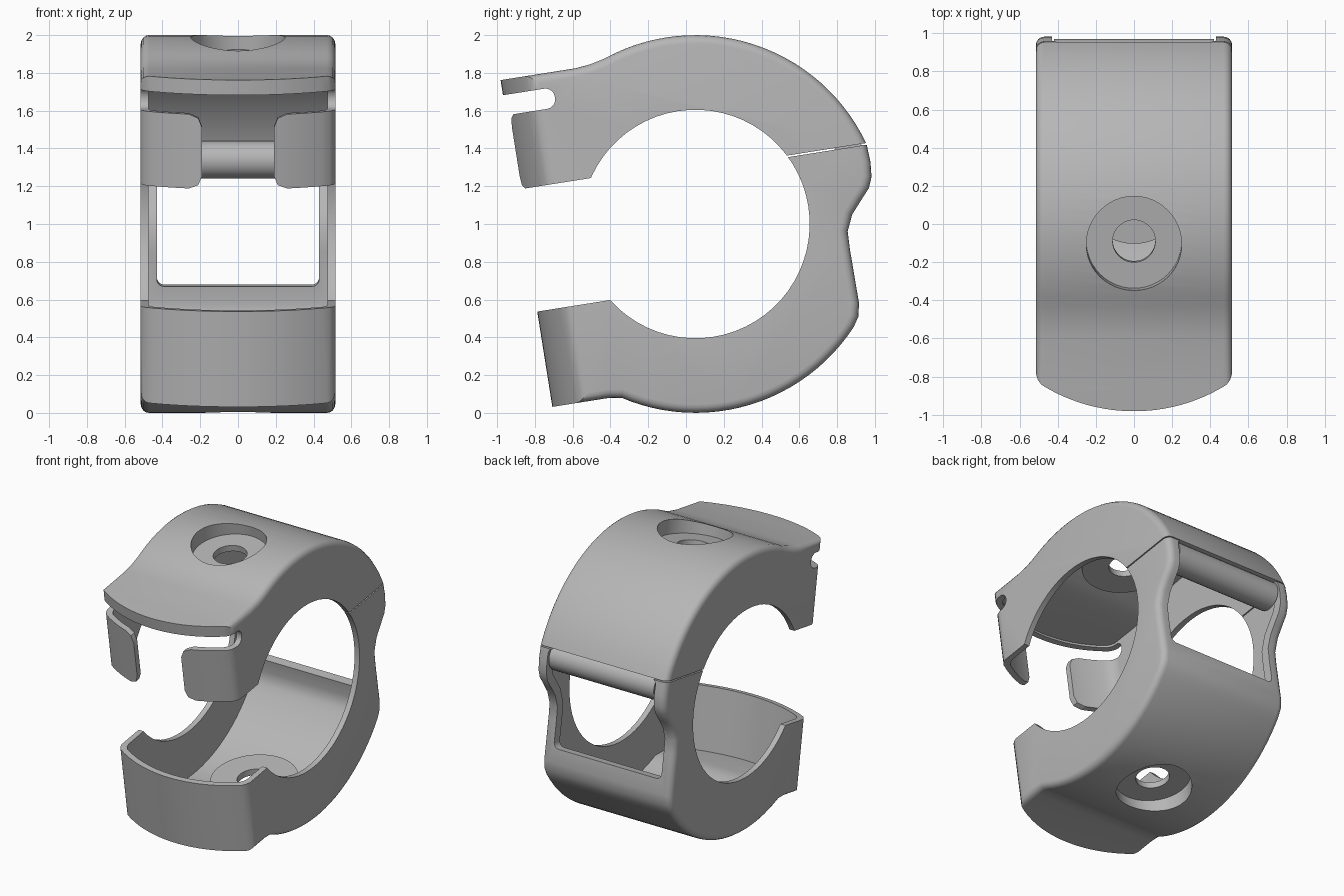
import bpy, bmesh
from math import sin, cos, radians, sqrt, atan2
from mathutils import Matrix, Vector

if "Cube" in bpy.data.objects:
    bpy.data.objects.remove(bpy.data.objects["Cube"])

TILT = Matrix.Translation((0, 0.05, 1)) @ Matrix.Rotation(radians(9), 4, 'X')
HALF = 0.515

grey = bpy.data.materials.new("plain_grey")
grey.use_nodes = True
grey.diffuse_color = (0.47, 0.47, 0.47, 1)
grey.node_tree.nodes["Principled BSDF"].inputs["Base Color"].default_value = grey.diffuse_color


def finish_mesh(name, bm):
    bmesh.ops.recalc_face_normals(bm, faces=bm.faces)
    me = bpy.data.meshes.new(name)
    bm.to_mesh(me)
    bm.free()
    me.materials.append(grey)
    ob = bpy.data.objects.new(name, me)
    bpy.context.collection.objects.link(ob)
    return ob


def prism(name, pts, axis, lo, hi, rim=0):
    """Extrude a flat outline along one axis, optionally rounding both rims."""
    bm = bmesh.new()

    def place(p, c):
        co = list(p)
        co.insert(axis, c)
        return bm.verts.new(co)
    a = [place(p, lo) for p in pts]
    b = [place(p, hi) for p in pts]
    caps = [bm.faces.new(a), bm.faces.new(b)]
    for i in range(len(pts)):
        j = (i + 1) % len(pts)
        bm.faces.new((a[i], a[j], b[j], b[i]))
    if rim:
        bmesh.ops.recalc_face_normals(bm, faces=bm.faces)
        bmesh.ops.bevel(bm, geom=[e for f in caps for e in f.edges], offset=rim,
                        segments=4, profile=0.5, affect='EDGES')
    return finish_mesh(name, bm)


def arc(r, start, end, n, cx=0, cy=0):
    return [(cx + r * cos(radians(start + (end - start) * i / n)),
             cy + r * sin(radians(start + (end - start) * i / n))) for i in range(n + 1)]


def rounded_rect(x0, x1, y0, y1, r):
    return (arc(r, 0, 90, 5, x1 - r, y1 - r) + arc(r, 90, 180, 5, x0 + r, y1 - r)
            + arc(r, 180, 270, 5, x0 + r, y0 + r) + arc(r, 270, 360, 5, x1 - r, y0 + r))


def disc(name, r, axis, lo, hi, cx=0, cy=0, n=48):
    return prism(name, arc(r, 0, 360 - 360 / n, n - 1, cx, cy), axis, lo, hi)


def combine(ob, other, mode):
    mod = ob.modifiers.new("combine", 'BOOLEAN')
    mod.operation, mod.object, mod.solver = mode, other, 'EXACT'
    bpy.context.view_layer.update()
    me = bpy.data.meshes.new_from_object(ob.evaluated_get(bpy.context.evaluated_depsgraph_get()))
    ob.modifiers.clear()
    ob.data = me
    bpy.data.objects.remove(other)


def inset(pts, t):
    out = []
    for i, p in enumerate(pts):
        a, b, p = Vector(pts[i - 1]), Vector(pts[(i + 1) % len(pts)]), Vector(p)
        d1, d2 = (p - a).normalized(), (b - p).normalized()
        n = Vector((-d1.y - d2.y, d1.x + d2.x)).normalized()
        out.append(tuple(p + n * t / max(0.5, n.dot(Vector((-d1.y, d1.x))))))
    return out


def front_plan(t):
    """Plan outline with the bulged front and softened front corners."""
    r, w = 0.91 - t, 0.485 - t
    bow = [(w * i / 12, 0.01 - sqrt(r * r - (w * i / 12) ** 2)) for i in range(-12, 13)]
    y = bow[-1][1]
    right = [(w + 0.02, y + 0.025), (w + 0.031, y + 0.06), (w + 0.06, y + 0.12), (w + 0.06, 1.5)]
    return bow + right + [(-x, v) for x, v in reversed(right)]


# Side outline: round body, front lip, waisted back with a hinge knuckle
outline = (arc(1, 16, 110, 28)
           + [(-0.42, 0.922), (-0.5, 0.914), (-1.2, 0.914), (-1.2, -0.838), (-0.6, -0.838)]
           + arc(1, 238, 318, 24)
           + [(0.775, -0.62), (0.79, -0.55), (0.787, -0.26), (0.79, -0.165), (0.828, -0.08),
              (0.88, -0.02), (0.937, 0.044), (0.96, 0.1), (0.967, 0.18)])

# Hollow clamp body
body = prism("clamp_body", outline, 0, -HALF, HALF, rim=0.045)
combine(body, prism("front_trim", front_plan(0), 2, -1.3, 1.3), 'INTERSECT')
hollow = prism("hollow", inset(outline, 0.065), 0, -0.475, 0.475)
combine(hollow, prism("hollow_trim", front_plan(0.04), 2, -1.25, 1.25), 'INTERSECT')
combine(body, hollow, 'DIFFERENCE')

# Screw seats at top and bottom: inner boss, outer recess, through hole
for s in (1, -1):
    def seat(name, r, a, b):
        return disc(name, r, 2, min(s * a, s * b), max(s * a, s * b))
    combine(body, seat("boss", 0.29, 0.85, 0.945), 'UNION')
    combine(body, seat("recess", 0.25, 0.895, 1.2), 'DIFFERENCE')
    combine(body, seat("screw_hole", 0.112, 0.7, 1.2), 'DIFFERENCE')

# Side bore, front mouth, lip slot, hinge split, back window
combine(body, disc("bore", 0.605, 0, -1, 1, n=64), 'DIFFERENCE')
combine(body, prism("mouth", rounded_rect(-1.3, -0.4, -0.327, 0.327, 0.02), 0, -1, 1), 'DIFFERENCE')
combine(body, prism("lip_slot", rounded_rect(-1.3, -0.63, 0.725, 0.833, 0.05), 0, -1, 1), 'DIFFERENCE')
combine(body, prism("split", [(0.4, 0.273), (1.2, 0.273), (1.2, 0.282), (0.4, 0.282)], 0, -1, 1), 'DIFFERENCE')
combine(body, prism("window", rounded_rect(-0.43, 0.43, -0.45, 0.278, 0.04), 1, 0.5, 1.2), 'DIFFERENCE')

# Gap between the two front tabs, flared to round the tab corners
side = [(0.26, 0.31), (0.26, 0.327), (0.21, 0.347), (0.19, 0.397),
        (0.19, 0.655), (0.21, 0.705), (0.26, 0.725), (0.26, 0.8)]
gap = prism("tab_gap", side + [(-x, v) for x, v in reversed(side)], 1, -1.2, -0.6)
combine(body, gap, 'DIFFERENCE')

# Hinge barrel and pin
barrel = disc("hinge_barrel", 0.1, 0, -0.42, 0.42, 0.863, 0.208, 32)
pin = disc("hinge_pin", 0.03, 0, -0.5, 0.5, 0.863, 0.208, 16)

for ob in (body, barrel, pin):
    ob.data.transform(TILT)
    ob.data.materials.clear()
    ob.data.materials.append(grey)
    bpy.ops.object.select_all(action='DESELECT')
    ob.select_set(True)
    bpy.context.view_layer.objects.active = ob
    bpy.ops.object.shade_smooth_by_angle(angle=radians(30))
